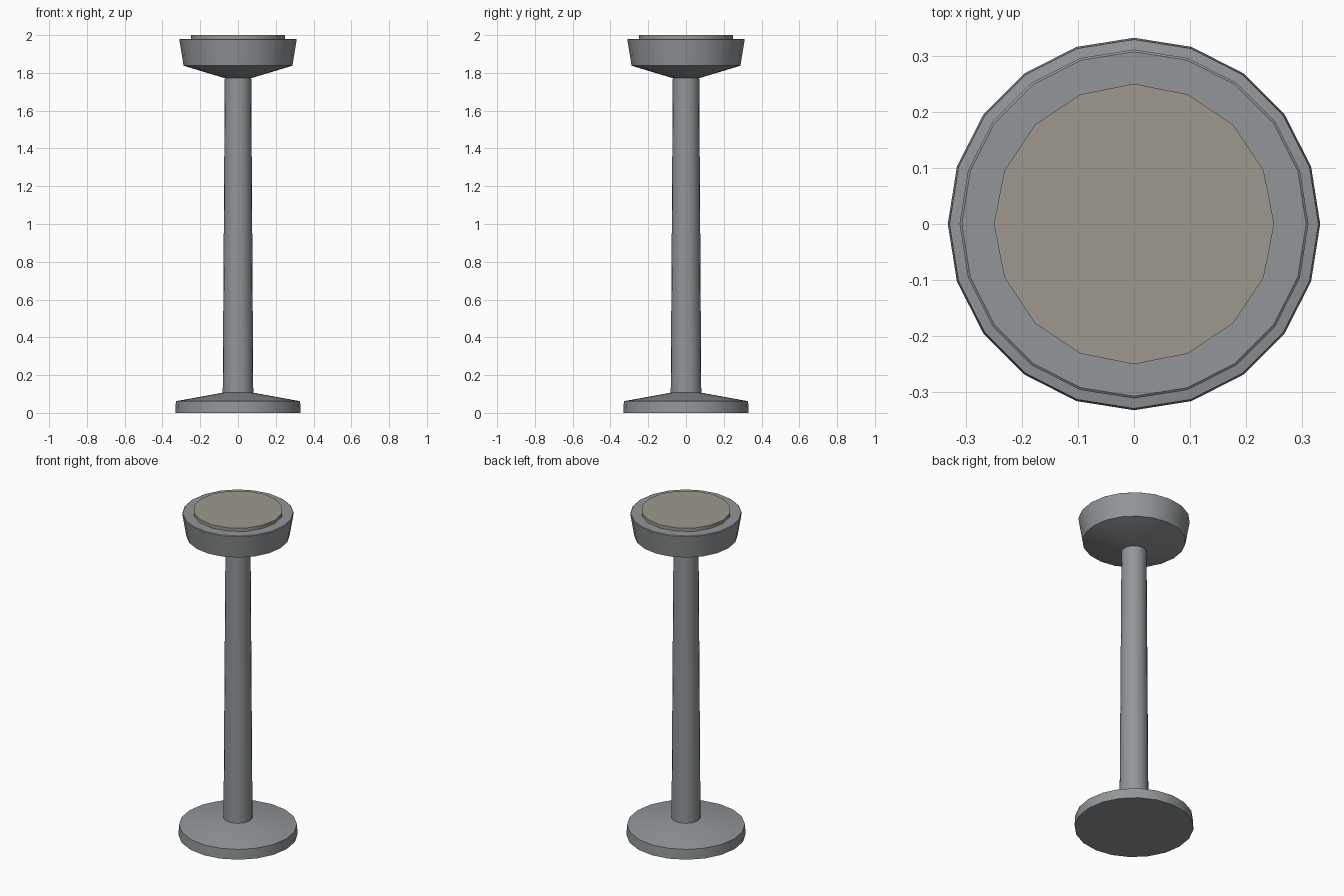
import bpy, bmesh, math

if "Cube" in bpy.data.objects:
    bpy.data.objects.remove(bpy.data.objects["Cube"])


def material(name, colour):
    mat = bpy.data.materials.new(name)
    mat.diffuse_color = (*colour, 1)
    mat.use_nodes = True
    mat.node_tree.nodes["Principled BSDF"].inputs["Base Color"].default_value = mat.diffuse_color
    return mat


def lathe(name, profile, sides, mat):
    """Closed solid of revolution from (radius, height) points, bottom to top."""
    bm = bmesh.new()
    rings = []
    for r, z in profile:
        rings.append([bm.verts.new((r * math.cos(2 * math.pi * i / sides),
                                    r * math.sin(2 * math.pi * i / sides), z))
                      for i in range(sides)])
    for low, high in zip(rings, rings[1:]):
        for i in range(sides):
            j = (i + 1) % sides
            bm.faces.new((low[i], low[j], high[j], high[i]))
    bm.faces.new(rings[0][::-1])
    bm.faces.new(rings[-1])
    bmesh.ops.recalc_face_normals(bm, faces=bm.faces)
    mesh = bpy.data.meshes.new(name)
    bm.to_mesh(mesh)
    bm.free()
    mesh.materials.append(mat)
    obj = bpy.data.objects.new(name, mesh)
    bpy.context.collection.objects.link(obj)
    # Smooth around the axis, sharp at the rims
    bpy.ops.object.select_all(action='DESELECT')
    obj.select_set(True)
    bpy.context.view_layer.objects.active = obj
    bpy.ops.object.shade_smooth_by_angle(angle=math.radians(30))
    return obj


metal = material("dark_metal", (0.287, 0.307, 0.319))
taupe = material("pad_taupe", (0.338, 0.317, 0.268))

# Round floor plate with a sloped top
lathe("base", [(0.332, 0), (0.329, 0.062), (0.08, 0.107)], 20, metal)

# Slightly tapered post
lathe("post", [(0.081, 0.09), (0.07, 1.79)], 20, metal)

# Flared head with a conical underside and a fine rim chamfer
lathe("head", [(0.07, 1.772), (0.288, 1.838), (0.311, 1.977), (0.307, 1.98)],
      20, metal)

# Coloured pad on top
lathe("top_pad", [(0.25, 1.97), (0.25, 2.0)], 16, taupe)
